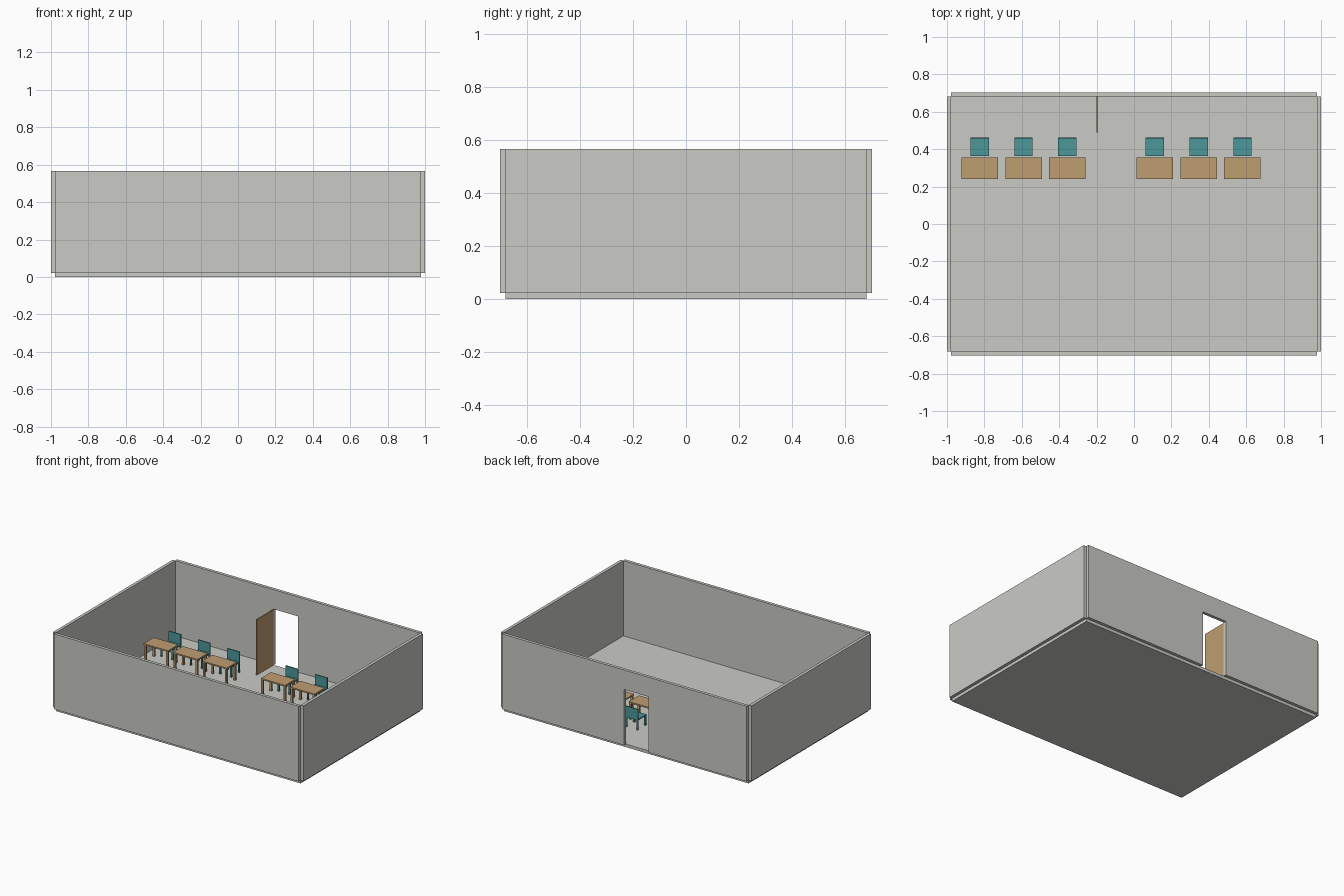
import bpy
import bmesh
from mathutils import Matrix, Vector

cube = bpy.data.objects.get("Cube")
if cube:
    bpy.data.objects.remove(cube, do_unlink=True)


def material(name, rgb):
    m = bpy.data.materials.new(name)
    m.use_nodes = True
    m.diffuse_color = (*rgb, 1)
    m.node_tree.nodes["Principled BSDF"].inputs["Base Color"].default_value = (*rgb, 1)
    return m


GREY = material("warm grey", (0.59, 0.59, 0.56))
WOOD = material("light wood", (0.52, 0.34, 0.165))
TEAL = material("teal", (0.07, 0.31, 0.32))


def finish(name, bm, mat):
    bmesh.ops.recalc_face_normals(bm, faces=bm.faces)
    mesh = bpy.data.meshes.new(name)
    bm.to_mesh(mesh)
    bm.free()
    mesh.materials.append(mat)
    obj = bpy.data.objects.new(name, mesh)
    bpy.context.collection.objects.link(obj)
    return obj


def add_box(bm, lo, hi):
    lo, hi = Vector(lo), Vector(hi)
    mat = Matrix.Translation((lo + hi) / 2) @ Matrix.Diagonal((*(hi - lo), 1))
    bmesh.ops.create_cube(bm, size=1, matrix=mat)


def box(name, lo, hi, mat):
    bm = bmesh.new()
    add_box(bm, lo, hi)
    return finish(name, bm, mat)


def add_legs(bm, hx, hy, size, top):
    for sx in (-1, 1):
        for sy in (-1, 1):
            cx, cy = sx * (hx - size / 2), sy * (hy - size / 2)
            h = size / 2
            add_box(bm, (cx - h, cy - h, 0), (cx + h, cy + h, top))


# Room shell
X, Y, T = 0.978, 0.682, 0.022
FLOOR, TOP = 0.022, 0.566
DOOR_L, DOOR_R, DOOR_TOP = -0.192, 0.003, 0.425

box("floor", (-X, -Y, 0), (X, Y, FLOOR), GREY)
box("front_wall", (-X, -Y - T, FLOOR), (X, -Y, TOP), GREY)
box("left_wall", (X, -Y, FLOOR), (X + T, Y, TOP), GREY)
box("right_wall", (-X - T, -Y, FLOOR), (-X, Y, TOP), GREY)

# Back wall outline with the doorway, extruded to thickness
outline = [(-X, FLOOR), (DOOR_L, FLOOR), (DOOR_L, DOOR_TOP), (DOOR_R, DOOR_TOP),
           (DOOR_R, FLOOR), (X, FLOOR), (X, TOP), (-X, TOP)]
bm = bmesh.new()
face = bm.faces.new([bm.verts.new((x, Y, z)) for x, z in outline])
ext = bmesh.ops.extrude_face_region(bm, geom=[face])
moved = [v for v in ext["geom"] if isinstance(v, bmesh.types.BMVert)]
bmesh.ops.translate(bm, verts=moved, vec=(0, T, 0))
finish("back_wall", bm, GREY)

# Door standing open into the room
box("door", (DOOR_L - 0.008, Y - 0.192, FLOOR), (DOOR_L, Y, DOOR_TOP - 0.003), WOOD)


def desk():
    bm = bmesh.new()
    hx, hy, h = 0.0975, 0.0575, 0.128
    add_box(bm, (-hx, -hy, h - 0.01), (hx, hy, h))
    add_legs(bm, hx - 0.002, hy - 0.002, 0.014, h - 0.01)
    return finish("desk", bm, WOOD)


def chair():
    bm = bmesh.new()
    r, seat = 0.049, 0.078
    add_box(bm, (-r, -r, seat - 0.009), (r, r, seat))
    add_box(bm, (-r, r - 0.008, seat), (r, r, 0.15))
    add_legs(bm, r, r, 0.01, seat - 0.009)
    return finish("chair", bm, TEAL)


# Two groups of three desks, each with a chair behind it
for start in (-0.825, 0.111):
    for i in range(3):
        x = start + i * 0.2345
        desk().location = (x, 0.298, FLOOR)
        chair().location = (x, 0.413, FLOOR)
